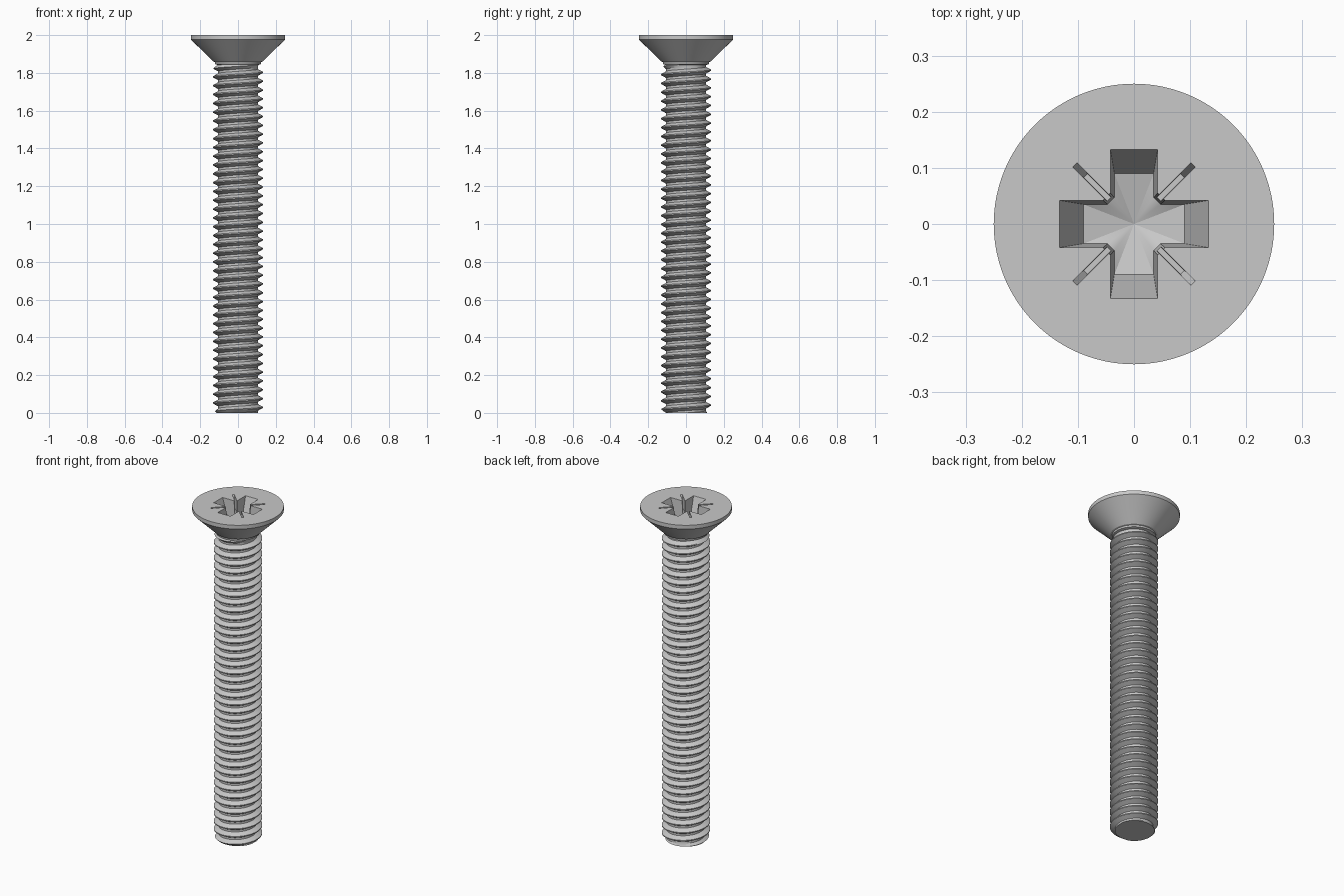
import bpy, bmesh, math
from mathutils import Matrix

if "Cube" in bpy.data.objects:
    bpy.data.objects.remove(bpy.data.objects["Cube"], do_unlink=True)

TAU = 2 * math.pi
PITCH = 0.7 / 15
ROOT, CREST = 0.105, 0.132
TOP = 1.85

steel = bpy.data.materials.new("grey_steel")
steel.use_nodes = True
steel.diffuse_color = (0.58, 0.58, 0.58, 1)
steel.node_tree.nodes["Principled BSDF"].inputs["Base Color"].default_value = (0.58, 0.58, 0.58, 1)


def make_object(name, bm):
    bmesh.ops.recalc_face_normals(bm, faces=bm.faces)
    mesh = bpy.data.meshes.new(name)
    bm.to_mesh(mesh)
    bm.free()
    mesh.materials.append(steel)
    obj = bpy.data.objects.new(name, mesh)
    bpy.context.collection.objects.link(obj)
    return obj


def activate(obj):
    bpy.ops.object.select_all(action="DESELECT")
    obj.select_set(True)
    bpy.context.view_layer.objects.active = obj


def smooth(obj, angle):
    activate(obj)
    bpy.ops.object.shade_smooth_by_angle(angle=math.radians(angle))


def loft(name, sections, tip=None, turn=0):
    """Skin equal-sized rings of points; close below with a tip or a flat face."""
    bm = bmesh.new()
    rings = [[bm.verts.new(p) for p in s] for s in sections]
    n = len(rings[0])
    for a, b in zip(rings, rings[1:]):
        for i in range(n):
            bm.faces.new((a[i], a[(i + 1) % n], b[(i + 1) % n], b[i]))
    bm.faces.new(rings[0])
    if tip:
        v = bm.verts.new(tip)
        for i in range(n):
            bm.faces.new((rings[-1][i], rings[-1][(i + 1) % n], v))
    else:
        bm.faces.new(rings[-1])
    bm.transform(Matrix.Rotation(turn, 4, "Z"))
    return make_object(name, bm)


def circle(r, z, n=96):
    return [(r * math.cos(TAU * i / n), r * math.sin(TAU * i / n), z) for i in range(n)]


def cross(reach, half, corner, z):
    """Plus-shaped outline with chamfered inner corners."""
    quarter = [(reach, -half), (reach, half), (corner, half), (half, corner)]
    pts = []
    for q in range(4):
        c, s = ((1, 0), (0, 1), (-1, 0), (0, -1))[q]
        pts += [(x * c - y * s, x * s + y * c, z) for x, y in quarter[:3]]
        pts.append((quarter[3][0] * c - quarter[3][1] * s,
                    quarter[3][0] * s + quarter[3][1] * c, z))
    return pts


def slot(reach, half, z):
    return [(reach, -half, z), (reach, half, z), (-reach, half, z), (-reach, -half, z)]


# Countersunk head with short neck
head = loft("countersunk_head", [circle(r, z) for r, z in (
    (0.25, 2), (0.25, 1.977), (0.13, 1.86), (0.121, 1.857), (0.121, 1.846), (0.1, 1.84))])

# Drive recess: tapered cross plus two thin diagonal slots
cutters = [loft("cross_cutter", [cross(0.136, 0.0427, 0.0557, 2.01),
                                 cross(0.09, 0.035, 0.047, 1.88)], tip=(0, 0, 1.86))]
for k in (1, 3):
    cutters.append(loft("slot_cutter", [slot(0.153, 0.0055, 2.01),
                                        slot(0.122, 0.005, 1.93)], turn=k * TAU / 8))
for cutter in cutters:
    activate(head)
    mod = head.modifiers.new("recess", "BOOLEAN")
    mod.operation, mod.solver, mod.object = "DIFFERENCE", "EXACT", cutter
    bpy.ops.object.modifier_apply(modifier=mod.name)
    bpy.data.objects.remove(cutter, do_unlink=True)
smooth(head, 25)


# Threaded shank: a right-hand helical grid trimmed flat at both ends
def thread_radius(z, turn):
    f = (z / PITCH - turn) % 1
    rise = max(0, min((f - 0.25) / 0.3125, 1, (1 - f) / 0.3125))
    r = ROOT + (CREST - ROOT) * rise
    return min(r, 0.112 + z, ROOT + TOP - z)


SEGS = 64
bm = bmesh.new()
columns = []
for j in range(SEGS + 1):
    turn = j / SEGS
    column = []
    for k in range(-1, 41):
        for f in (0, 0.25, 0.5625, 0.6875):
            z = max(0, min(TOP, PITCH * (k + f + turn)))
            r = thread_radius(z, turn)
            column.append(bm.verts.new((r * math.cos(TAU * turn), r * math.sin(TAU * turn), z)))
    columns.append(column)
for a, b in zip(columns, columns[1:]):
    for i in range(len(a) - 1):
        bm.faces.new((a[i], b[i], b[i + 1], a[i + 1]))
bmesh.ops.remove_doubles(bm, verts=bm.verts, dist=0.00002)
bmesh.ops.holes_fill(bm, edges=[e for e in bm.edges if e.is_boundary], sides=0)
smooth(make_object("threaded_shank", bm), 30)
